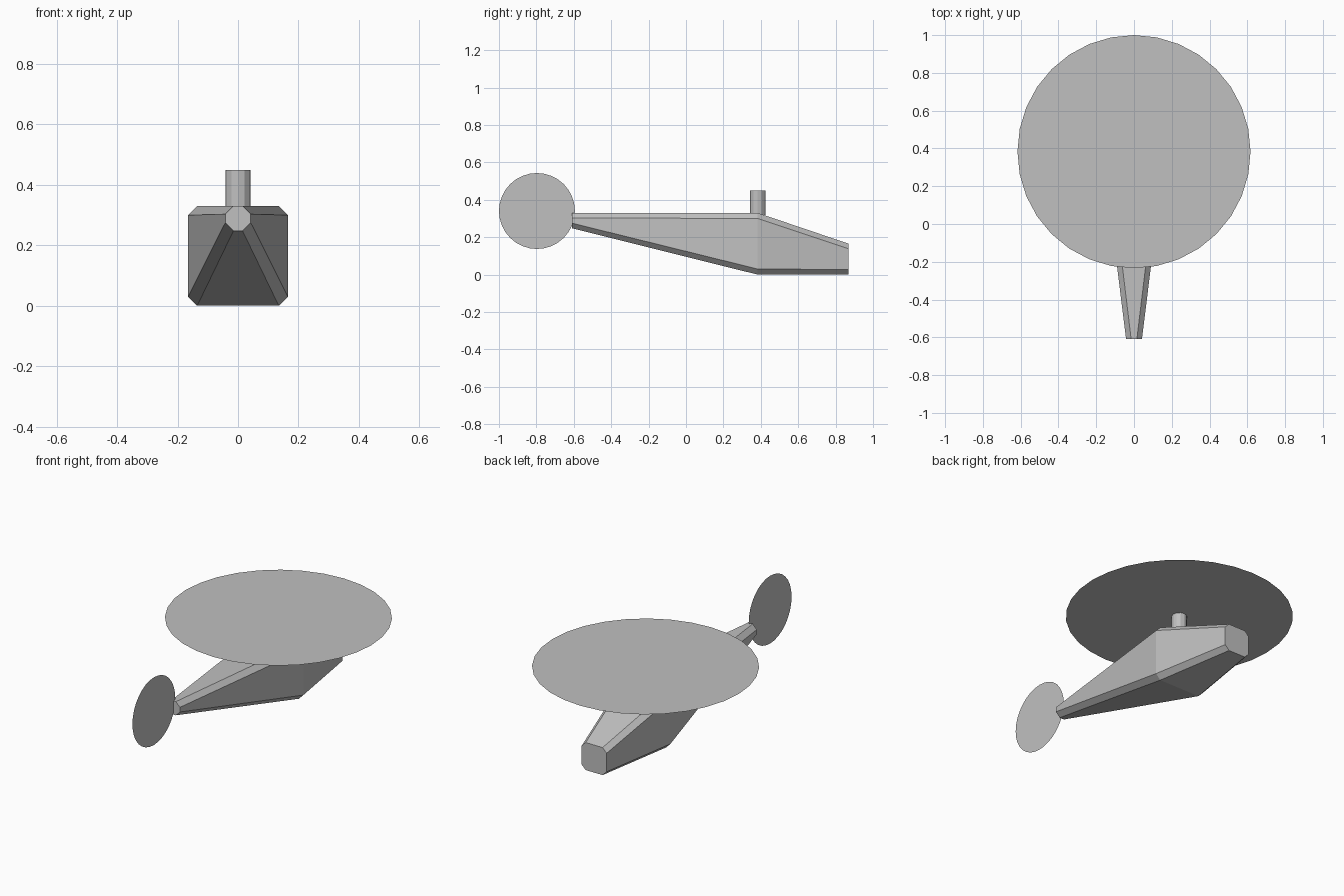
import bpy, bmesh, math

cube = bpy.data.objects.get("Cube")
if cube:
    bpy.data.objects.remove(cube, do_unlink=True)

grey = bpy.data.materials.new("mid_grey")
grey.use_nodes = True
colour = (0.53, 0.53, 0.53, 1)
grey.diffuse_color = colour
grey.node_tree.nodes["Principled BSDF"].inputs["Base Color"].default_value = colour


def finish(obj, name):
    obj.name = name
    obj.data.materials.append(grey)
    return obj


def section(bm, y, half_width, bottom, top, cut):
    """Ring of a rectangle with chamfered corners."""
    w, v = half_width, half_width - cut
    outline = [(v, bottom), (w, bottom + cut), (w, top - cut), (v, top),
               (-v, top), (-w, top - cut), (-w, bottom + cut), (-v, bottom)]
    return [bm.verts.new((x, y, z)) for x, z in outline]


def disc(name, radius, location, rotation=(0, 0, 0)):
    bpy.ops.mesh.primitive_circle_add(vertices=32, radius=radius, fill_type='NGON',
                                      location=location, rotation=rotation)
    return finish(bpy.context.object, name)


# Fuselage lofted through three chamfered sections
bm = bmesh.new()
rings = [section(bm, -0.61, 0.042, 0.248, 0.33, 0.027),
         section(bm, 0.383, 0.165, 0, 0.33, 0.03),
         section(bm, 0.87, 0.083, 0, 0.165, 0.027)]
for a, b in zip(rings, rings[1:]):
    for i in range(len(a)):
        j = (i + 1) % len(a)
        bm.faces.new((a[i], a[j], b[j], b[i]))
bm.faces.new(rings[0])
bm.faces.new(rings[-1])
bmesh.ops.recalc_face_normals(bm, faces=bm.faces)
mesh = bpy.data.meshes.new("fuselage")
bm.to_mesh(mesh)
bm.free()
fuselage = bpy.data.objects.new("fuselage", mesh)
bpy.context.collection.objects.link(fuselage)
finish(fuselage, "fuselage")

# Rotor mast
bpy.ops.mesh.primitive_cylinder_add(vertices=12, radius=0.042, depth=0.13,
                                    location=(0, 0.383, 0.384))
finish(bpy.context.object, "rotor_mast")

# Thin rotor discs
disc("main_rotor", 0.617, (0, 0.383, 0.45))
disc("tail_rotor", 0.203, (0, -0.797, 0.34), (0, math.pi / 2, 0))
